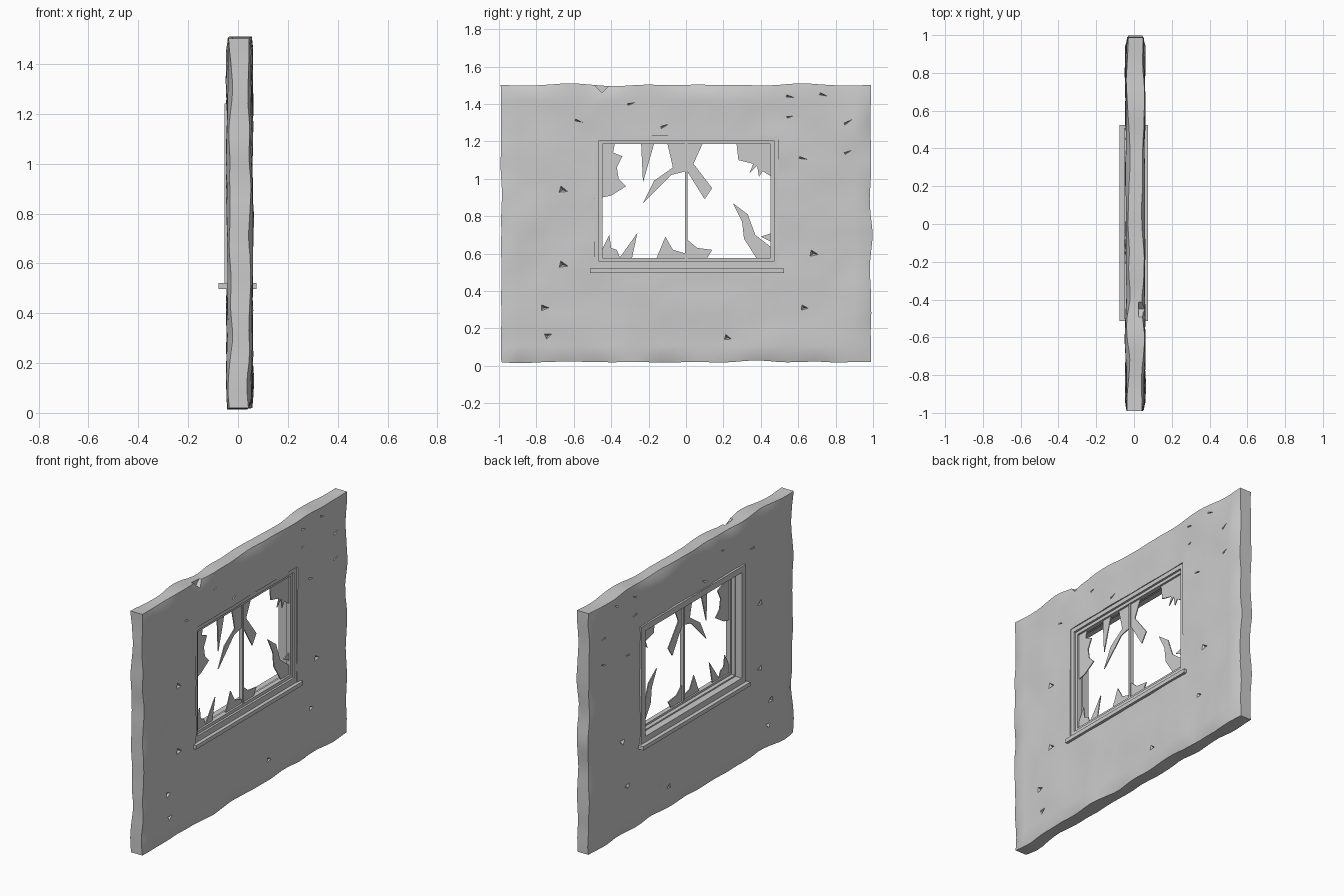
import bpy, bmesh, math, random
from mathutils import Vector, Matrix, noise

random.seed(4)
if "Cube" in bpy.data.objects:
    bpy.data.objects.remove(bpy.data.objects["Cube"])

grey = bpy.data.materials.new("plain_grey")
grey.use_nodes = True
grey.diffuse_color = (0.6, 0.6, 0.6, 1)
grey.node_tree.nodes["Principled BSDF"].inputs["Base Color"].default_value = (0.6, 0.6, 0.6, 1)


def make(name, bm):
    """Turn a bmesh into a named grey object."""
    bmesh.ops.recalc_face_normals(bm, faces=bm.faces)
    mesh = bpy.data.meshes.new(name)
    bm.to_mesh(mesh)
    bm.free()
    mesh.materials.append(grey)
    obj = bpy.data.objects.new(name, mesh)
    bpy.context.collection.objects.link(obj)
    return obj


def add_box(bm, xs, ys, zs):
    """Add a box given its low and high limits on each axis."""
    size = [b - a for a, b in (xs, ys, zs)]
    mid = [(a + b) / 2 for a, b in (xs, ys, zs)]
    m = Matrix.Translation(mid) @ Matrix.Diagonal((*size, 1))
    bmesh.ops.create_cube(bm, size=1, matrix=m)


def box(name, xs, ys, zs):
    bm = bmesh.new()
    add_box(bm, xs, ys, zs)
    return make(name, bm)


def frame(name, xs, ys, zs, wide):
    """Rectangular ring, extruded along x."""
    bm = bmesh.new()
    corners = [(0, 0), (1, 0), (1, 1), (0, 1)]
    rings = []
    for x in xs:
        for inset in (0, wide):
            rings.append([bm.verts.new((x, ys[a] + inset * (1 - 2 * a), zs[b] + inset * (1 - 2 * b)))
                          for a, b in corners])
    lo_out, lo_in, hi_out, hi_in = rings
    for p, q in ((lo_out, lo_in), (lo_in, hi_in), (hi_in, hi_out), (hi_out, lo_out)):
        for i in range(4):
            j = (i + 1) % 4
            bm.faces.new((p[i], p[j], q[j], q[i]))
    return make(name, bm)


def cut(target, cutter):
    mod = target.modifiers.new("cut", 'BOOLEAN')
    mod.operation = 'DIFFERENCE'
    mod.solver = 'EXACT'
    mod.object = cutter
    bpy.context.view_layer.objects.active = target
    bpy.ops.object.modifier_apply(modifier=mod.name)
    bpy.data.objects.remove(cutter)


# Worn plaster wall: a lumpy slab with ragged, pinched borders
WALL_X, HALF_Y, LOW_Z, TOP_Z, HALF_T = 0.007, 0.988, 0.02, 1.502, 0.05
COLS, ROWS = 44, 34
bm = bmesh.new()


def wall_point(side, i, j):
    y = -HALF_Y + 2 * HALF_Y * i / COLS
    z = LOW_Z + (TOP_Z - LOW_Z) * j / ROWS
    p = Vector((side * 2, y, z))
    thick = HALF_T + 0.008 * noise.noise(p * 4) + 0.003 * noise.noise(p * 11)
    end, rim = i in (0, COLS), j in (0, ROWS)
    if end or rim:
        thick -= 0.012 + 0.014 * noise.noise(p * 5)
    if end:
        y += 0.014 * noise.noise(Vector((i, 0, z * 5)))
    if rim:
        z += 0.014 * noise.noise(Vector((0, y * 4, j)))
    return bm.verts.new((WALL_X + side * thick, y, z))


sheets = [[[wall_point(s, i, j) for j in range(ROWS + 1)] for i in range(COLS + 1)] for s in (-1, 1)]
for g in sheets:
    for i in range(COLS):
        for j in range(ROWS):
            bm.faces.new((g[i][j], g[i + 1][j], g[i + 1][j + 1], g[i][j + 1]))
back, face = sheets
for j in (0, ROWS):
    for i in range(COLS):
        bm.faces.new((back[i][j], back[i + 1][j], face[i + 1][j], face[i][j]))
for i in (0, COLS):
    for j in range(ROWS):
        bm.faces.new((back[i][j], back[i][j + 1], face[i][j + 1], face[i][j]))
wall = make("wall", bm)

# Window opening
cut(wall, box("opening_cutter", (-0.2, 0.2), (-0.49, 0.495), (0.51, 1.23)))

# Triangular chips in both faces, and a notch in the top edge
CHIPS = [(-.66, .94), (-.66, .54), (-.76, .31), (-.74, .16), (.68, .6), (.63, .31), (.22, .15)]
SCRATCHES = [(.86, 1.3), (-.12, 1.28), (.55, 1.44), (.55, 1.33), (.86, 1.14), (.73, 1.45),
             (-.3, 1.4), (.62, 1.11), (-.58, 1.31)]
bm = bmesh.new()
for spots, flat in ((CHIPS, 0.7), (SCRATCHES, 0.22)):
    for y, z in spots:
        for side in (-1, 1):
            turn = random.uniform(-0.4, 0.6)
            m = (Matrix.Translation((WALL_X + side * 0.052, y, z)) @ Matrix.Rotation(turn, 4, 'X')
                 @ Matrix.Diagonal((1, 1, flat, 1)) @ Matrix.Rotation(-side * math.pi / 2, 4, 'Y'))
            bmesh.ops.create_cone(bm, cap_ends=True, segments=3, radius1=0.06, radius2=0, depth=0.05, matrix=m)
m = Matrix.Translation((0.055, -0.45, TOP_Z)) @ Matrix.Rotation(math.pi / 4, 4, 'X')
bmesh.ops.create_cube(bm, size=0.06, matrix=m)
cut(wall, make("chip_cutter", bm))

# Casing, stop bead, sash, central bar and sill
frame("window_casing", (-0.054, 0.052), (-0.502, 0.508), (0.52, 1.242), 0.037)
frame("stop_bead", (-0.012, 0.028), (-0.467, 0.473), (0.557, 1.205), 0.008)
frame("window_sash", (0.012, 0.04), (-0.466, 0.472), (0.558, 1.204), 0.019)
box("centre_bar", (0.012, 0.036), (-0.006, 0.009), (0.565, 1.195))
box("window_sill", (-0.078, 0.074), (-0.513, 0.525), (0.497, 0.521))

# Broken panes left in the sash
UPPER = [
    [(-.45, 1.19), (-.38, 1.19), (-.39, 1.14), (-.34, 1.12), (-.37, 1.06), (-.36, 1.0), (-.32, .96),
     (-.4, .91), (-.45, .9)],
    [(-.24, 1.19), (-.17, 1.19), (-.23, .98)],
    [(-.1, 1.19), (0, 1.19), (0, 1.04), (-.08, 1.02), (-.23, .87), (-.17, .99), (-.07, 1.06)],
    [(0, 1.19), (.09, 1.19), (.04, 1.08), (.14, .95), (.1, .89), (0, 1.05)],
    [(.27, 1.19), (.46, 1.19), (.46, 1.01), (.41, 1.04), (.39, 1.01), (.38, 1.07), (.34, 1.03),
     (.36, 1.08), (.28, 1.1)],
]
LOWER = [
    [(.25, .87), (.33, .81), (.37, .7), (.46, .63), (.46, .57), (.38, .57), (.31, .68), (.3, .77)],
    [(.46, .71), (.4, .69), (.46, .66)],
    [(-.45, .57), (-.45, .62), (-.41, .7), (-.4, .63), (-.37, .62), (-.35, .57)],
    [(-.36, .57), (-.26, .71), (-.29, .57)],
    [(-.16, .57), (-.11, .69), (-.07, .62), (0, .6), (0, .57)],
    [(0, .57), (0, .68), (.06, .63), (.14, .62), (.11, .57)],
]
bm = bmesh.new()
for shard in UPPER + LOWER:
    rear, front = [[bm.verts.new((x, y, z)) for y, z in shard] for x in (0.022, 0.028)]
    bm.faces.new(rear)
    bm.faces.new(front)
    for k in range(len(shard)):
        bm.faces.new((rear[k - 1], rear[k], front[k], front[k - 1]))
make("broken_glass", bm)

# Soft plaster with sharp broken edges
bpy.ops.object.select_all(action='DESELECT')
wall.select_set(True)
bpy.context.view_layer.objects.active = wall
bpy.ops.object.shade_smooth_by_angle(angle=math.radians(30))
